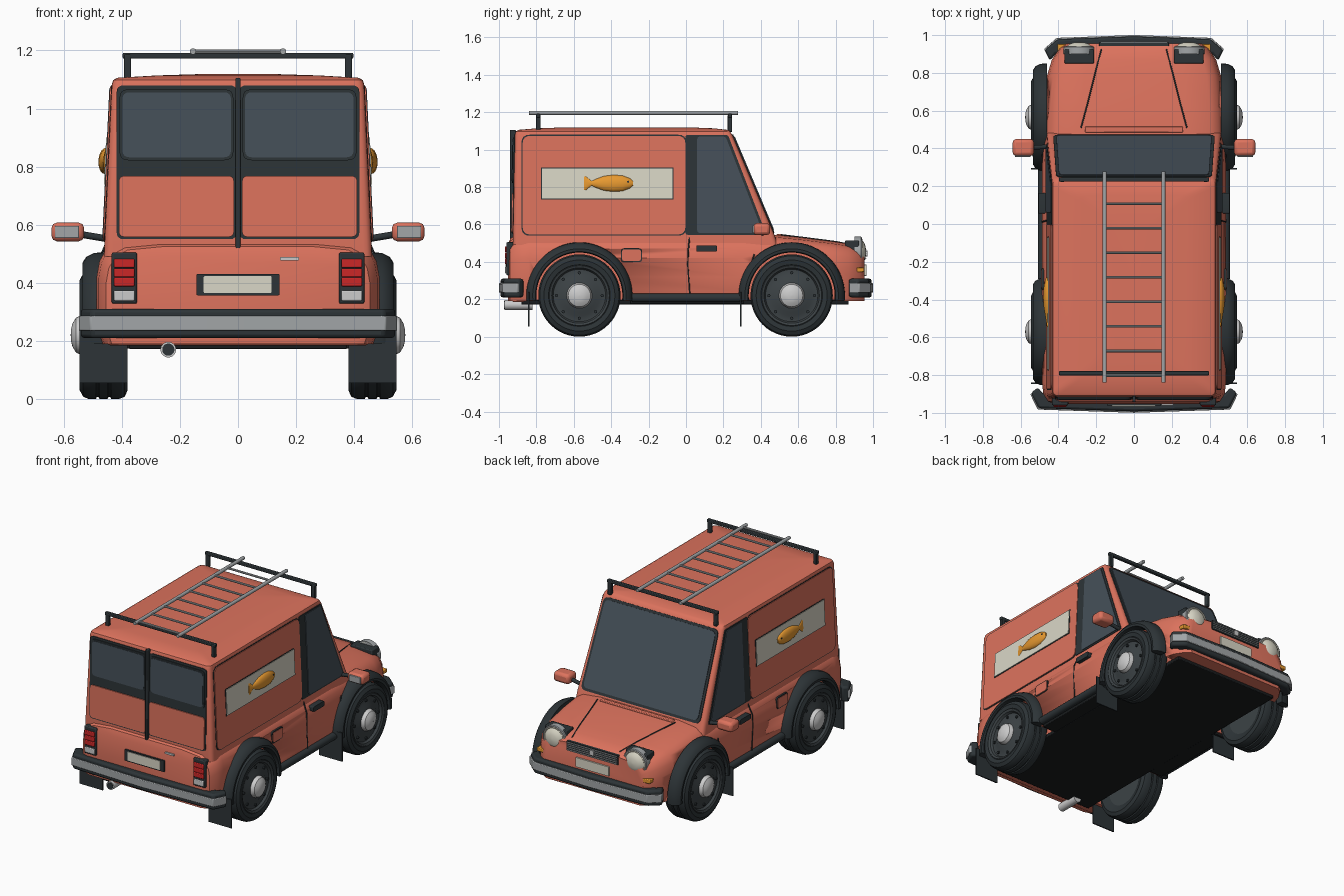
import bpy, bmesh, math
from mathutils import Vector

if "Cube" in bpy.data.objects:
    bpy.data.objects.remove(bpy.data.objects["Cube"])
COL = dict(coral=(.72, .17, .11), dark=(.026, .034, .038), glass=(.06, .08, .1), grey=(.36, .38, .39), chrome=(.62, .62, .62),
           cream=(.7, .68, .57), red=(.6, .02, .02), orange=(.8, .32, .03), rim=(.045, .055, .06), black=(.01, .012, .013))
MATS = {}
for k, c in COL.items():
    MATS[k] = bpy.data.materials.new(k)
    MATS[k].diffuse_color = (*c, 1)

def mesh(name, verts, faces, col, bevel=0, seg=2):
    me = bpy.data.meshes.new(name)
    me.from_pydata([tuple(v) for v in verts], [], faces)
    bm = bmesh.new()
    bm.from_mesh(me)
    bmesh.ops.recalc_face_normals(bm, faces=bm.faces)
    bm.to_mesh(me)
    bm.free()
    ob = bpy.data.objects.new(name, me)
    bpy.context.collection.objects.link(ob)
    me.materials.append(MATS[col])
    me.shade_smooth()
    me.set_sharp_from_angle(angle=math.radians(35))
    if bevel:
        m = ob.modifiers.new('bevel', 'BEVEL')
        m.width, m.segments, m.limit_method = bevel, seg, 'ANGLE'
    return ob

def loft(name, rings, col, closed=False, caps=True, bevel=0):
    n, R = len(rings[0]), len(rings)
    f = [(i*n+j, i*n+(j+1) % n, (i+1) % R*n+(j+1) % n, (i+1) % R*n+j)
         for i in range(R if closed else R-1) for j in range(n)]
    if caps and not closed:
        f += [tuple(range(n)), tuple(range((R-1)*n, R*n))]
    return mesh(name, [v for r in rings for v in r], f, col, bevel)

def box(name, lo, hi, col, bevel=.004):
    (a, b, c), (d, e, f) = lo, hi
    return loft(name, [[(a, b, z), (d, b, z), (d, e, z), (a, e, z)] for z in (c, f)], col, bevel=bevel)

def sbox(name, s, lo, hi, col, bevel=.004):
    return box(name, (min(s*lo[0], s*hi[0]), *lo[1:]), (max(s*lo[0], s*hi[0]), *hi[1:]), col, bevel)

def tube(name, a, b, r, col, n=12):
    a, b = Vector(a), Vector(b)
    d = (b-a).normalized()
    u = d.orthogonal().normalized()
    w = d.cross(u)
    return loft(name, [[p+r*(math.cos(t)*u+math.sin(t)*w) for t in [2*math.pi*i/n for i in range(n)]] for p in (a, b)], col)

def rounded(pts, r, k=4):
    # round every corner of a 2D polygon
    out = []
    for i, p in enumerate(pts):
        p, q, s = Vector(p), Vector(pts[i-1]), Vector(pts[(i+1) % len(pts)])
        a, b = p+(q-p).normalized()*r, p+(s-p).normalized()*r
        out += [a*(1-t)**2+p*2*t*(1-t)+b*t*t for t in [j/k for j in range(k+1)]]
    return out

def rect(a, b, c, d):
    return [(a, b), (c, b), (c, d), (a, d)]

def plate(name, pts, place, d, col, r=.02, back=-.012):
    p = rounded(pts, r) if r else pts
    return loft(name, [[place(u, v, h) for u, v in p] for h in (back, d)], col)

# placement on the van's surfaces: side, rear door, windscreen, lower rear, lower side
def side(s): return lambda y, z, d: (s*(.460-.047*(z-.54)+d), y, z)
def lower(s): return lambda y, z, d: (s*(.487+d), y, z)
def rear(x, z, d): return (x, -.926+.018*(z-.54)-d, z)
def tail(x, z, d): return (x, -.95-d, z)
def nose(x, z, d): return (x, .955+d, z)
def screen(x, z, d): return (x, .475-.422*(z-.54)+.92*d, z+.39*d)

# lower body
rings = []
for y, w, t in [(-.952, .42, .49), (-.94, .455, .525), (-.90, .48, .545), (-.84, .487, .55), (.30, .487, .55), (.47, .48, .545),
                (.62, .475, .53), (.78, .462, .51), (.87, .435, .497), (.93, .395, .482), (.955, .36, .465)]:
    h = [(w-.02, .19), (w-.004, .24), (w, .32), (w, t-.13), (w-.01, t-.075), (w-.033, t-.035), (w-.075, t-.012), (w-.2, t)]
    rings.append([(x, y, z) for x, z in h]+[(-x, y, z) for x, z in reversed(h)])
body = loft('lower_body', rings, 'coral')

# cabin with softly crowned roof
rings = []
for z, a, b, w, r in [(.49, -.925, .49, .462, .03), (.54, -.925, .475, .46, .03), (1.08, -.915, .247, .435, .03), (1.098, -.909, .235, .43, .03),
                      (1.106, -.895, .22, .415, .03), (1.114, -.80, .15, .28, .03), (1.119, -.65, .02, .12, .03)]:
    rings.append([(x, y, z) for x, y in rounded(rect(-w, a, w, b), r)])
loft('cabin', rings, 'coral')

# floor
box('floor_pan', (-.375, -.88, .172), (.375, .87, .195), 'black')
box('floor_middle', (-.47, -.30, .174), (.47, .31, .196), 'black')

def lathe(name, prof, s, yc, col, a0=0, a1=360, n=48, zc=.22):
    full = a1-a0 == 360
    rings = []
    for i in range(n if full else n+1):
        a = math.radians(a0+(a1-a0)*i/n)
        rings.append([(s*x, yc+r*math.cos(a), zc+r*math.sin(a)) for r, x in prof])
    return loft(name, rings, col, closed=full)

for yc in (-.57, .565):
    for s in (1, -1):
        # wheel well cutter
        cut = tube('well_cutter', (s*.37, yc, .22), (s*.7, yc, .22), .25, 'dark', 40)
        cut.hide_render = True
        cut.hide_set(True)
        m = body.modifiers.new('well', 'BOOLEAN')
        m.object, m.solver = cut, 'EXACT'
        # tyre, rim, cap and bolts
        lathe('tyre', [(.14, .40), (.19, .38), (.212, .39), (.22, .41), (.22, .437), (.213, .44), (.213, .446), (.22, .449), (.22, .477),
                       (.213, .48), (.213, .486), (.22, .489), (.22, .515), (.212, .533), (.19, .545), (.165, .54), (.15, .52)], s, yc, 'dark')
        lathe('rim', [(.001, .40), (.16, .40), (.168, .53), (.16, .541), (.148, .536), (.14, .522), (.11, .522), (.09, .535), (.001, .535)], s, yc, 'rim')
        lathe('hub_cap', [(.001, .52), (.068, .52), (.068, .54), (.06, .558), (.04, .57), (.02, .575), (.001, .576)], s, yc, 'chrome', n=24)
        for i in range(8):
            a = i*math.pi/4
            y, z = yc+.122*math.cos(a), .22+.122*math.sin(a)
            tube('wheel_bolt', (s*.51, y, z), (s*.531, y, z), .009, 'dark', 8)
        # wheel arch flare
        lathe('arch_flare', [(.285, .46), (.283, .495), (.27, .522), (.25, .535), (.235, .533), (.23, .51), (.235, .46)], s, yc, 'dark', -6, 186, 32)
        # mud flap
        sbox('mud_flap', s, (.38, yc-.276, .055), (.545, yc-.268, .24), 'dark', 0)

# bumpers with grey strips
def bumper(name, half, inner, z0, z1, col, bevel):
    p = half+[(-x, y) for x, y in reversed(half[:-1])]
    q = [(-half[0][0]+.03, inner), (half[0][0]-.03, inner)]
    loft(name, [[(x, y, z) for x, y in p+q] for z in (z0, z1)], col, bevel=bevel)
for nm, half, inner in [('rear', [(.51, -.865), (.545, -.895), (.505, -.975), (0, -.992)], -.90),
                        ('front', [(.445, .865), (.472, .92), (.405, .978), (0, .993)], .90)]:
    bumper(nm+'_bumper', half, inner, .21, .31, 'dark', .012)
    bumper(nm+'_bumper_strip', [(x+.004*(x > 0), y*1.0075) for x, y in half], inner, .235, .286, 'grey', .004)

for s in (1, -1):
    S, L = side(s), lower(s)
    # cargo panel, sign and fish
    plate('cargo_panel_seam', rect(-.88, .54, .003, 1.08), S, .002, 'dark', .045)
    plate('cargo_panel', rect(-.874, .546, -.003, 1.074), S, .006, 'coral', .043)
    plate('sign_edge', rect(-.775, .733, -.067, .905), S, .008, 'dark', 0)
    plate('sign_board', rect(-.77, .738, -.072, .90), S, .011, 'cream', 0)
    rings = []
    for y, h, w in [(-.545, .038, .004), (-.535, .037, .006), (-.505, .012, .01), (-.48, .024, .014), (-.44, .039, .021), (-.39, .045, .024),
                    (-.34, .042, .022), (-.30, .027, .015), (-.283, .012, .008)]:
        rings.append([S(y, .82+h*math.cos(a), .01+w*math.sin(a)) for a in [math.pi*i/10 for i in range(11)]])
    loft('fish', rings, 'orange')
    tube('fish_eye', S(-.31, .828, .015), S(-.31, .828, .027), .006, 'dark', 10)
    # door window and pillar
    plate('door_window_frame', [(-.002, .545), (.43, .545), (.225, 1.078), (-.002, 1.078)], S, .004, 'dark', .01)
    plate('door_window', [(.06, .555), (.412, .555), (.212, 1.07), (.06, 1.07)], S, .008, 'glass', .015)
    # door seams, handle, fuel flap, sill
    for pts in ([(.02, .54), (.012, .46), (.01, .38), (.02, .225)], [(.365, .44), (.335, .34), (.30, .235)]):
        for a, b in zip(pts, pts[1:]):
            tube('door_seam', L(*a, -.001 if a[1] < .5 else -.035), L(*b, -.001), .004, 'dark', 6)
    plate('door_handle', rect(.055, .455, .165, .488), L, .018, 'dark', .008, back=-.03)
    plate('fuel_flap_seam', rect(-.348, .398, -.235, .473), L, .002, 'dark', .018, back=-.03)
    plate('fuel_flap', rect(-.342, .404, -.241, .467), L, .005, 'coral', .015, back=-.03)
    tube('sill', (s*.485, -.29, .208), (s*.485, .30, .208), .024, 'dark')
    # wing mirror
    tube('mirror_arm', (s*.44, .41, .55), (s*.55, .405, .568), .012, 'dark')
    sbox('wing_mirror', s, (.53, .36, .543), (.642, .45, .607), 'coral', .018)
    sbox('mirror_glass', s, (.547, .355, .554), (.63, .37, .596), 'grey', .003)
    # tail light
    sbox('tail_light_frame', s, (.348, -.96, .328), (.435, -.90, .505), 'dark', .006)
    for i in range(3):
        sbox('tail_light_red', s, (.356, -.968, .388+.032*i), (.427, -.94, .418+.032*i), 'red')
    sbox('reverse_light', s, (.356, -.967, .338), (.427, -.94, .374), 'chrome')
    # rear door
    o = lambda a, b, c, d: rect(min(s*a, s*c), b, max(s*a, s*c), d)
    plate('rear_door_frame', o(.004, .55, .418, 1.08), rear, .003, 'dark', .025)
    plate('rear_door_panel', o(.014, .558, .41, .768), rear, .009, 'coral', .02)
    plate('rear_window_seal', o(.016, .822, .408, 1.066), rear, .009, 'dark', .03)
    plate('rear_window', o(.024, .832, .398, 1.056), rear, .012, 'glass', .025)
    # headlight
    sbox('headlight_housing', s, (.212, .85, .38), (.368, .925, .515), 'dark', .006)
    hl = [(.076, .90), (.08, .91), (.08, .935), (.07, .943), (.066, .94), (.05, .953), (.03, .96), (.004, .963)]
    loft('headlight', [[(s*.29+r*math.cos(a), y, .452+r*math.sin(a)) for a in [2*math.pi*i/32 for i in range(32)]] for r, y in hl], 'cream')
    loft('headlight_ring', [[(s*.29+r*math.cos(a), y, .452+r*math.sin(a)) for a in [2*math.pi*i/32 for i in range(32)]]
                            for r, y in [(.083, .90), (.083, .936), (.078, .94)]], 'grey')
    sbox('indicator', s, (.335, .90, .345), (.405, .953, .37), 'orange')
    # bonnet seam
    pts = [(s*.28, .51, .5445), (s*.245, .64, .5285), (s*.205, .80, .508), (s*.172, .925, .4845)]
    for a, b in zip(pts, pts[1:]):
        tube('bonnet_seam', a, b, .004, 'dark', 6)

# windscreen
plate('windscreen_seal', [(-.428, .555), (.428, .555), (.412, 1.08), (-.412, 1.08)], screen, .005, 'dark', .035)
plate('windscreen', [(-.412, .57), (.412, .57), (.397, 1.066), (-.397, 1.066)], screen, .009, 'glass', .03)
box('scuttle_vent', (-.26, .485, .53), (.26, .515, .549), 'coral')

# rear centre bar, plate, handle, exhaust
box('rear_centre_bar', (-.009, -.942, .515), (.009, -.91, 1.105), 'dark')
plate('rear_plate_frame', rect(-.143, .357, .143, .43), tail, .012, 'dark', .005)
plate('rear_plate', rect(-.118, .365, .115, .423), tail, .016, 'cream', .004)
plate('boot_handle', rect(.145, .477, .21, .489), tail, .01, 'chrome', .004)
box('rear_valance', (-.45, -.93, .185), (.45, -.86, .24), 'coral', .01)
tube('exhaust', (-.24, -.97, .17), (-.24, -.82, .17), .027, 'chrome', 20)
tube('exhaust_opening', (-.24, -.972, .17), (-.24, -.95, .17), .021, 'dark', 20)

# grille and front plate
plate('grille', rect(-.185, .412, .185, .475), nose, .006, 'dark', .005)
for i in range(5):
    plate('grille_slat', rect(-.178, .418+.012*i, .178, .422+.012*i), nose, .011, 'grey', 0)
plate('grille_badge', rect(-.016, .43, .016, .462), nose, .015, 'chrome', .005)
plate('front_plate', rect(-.12, .325, .12, .385), nose, .01, 'cream', .004)

# roof rack and ladder
for y in (.235, -.79):
    box('rack_bar', (-.397, y-.011, 1.172), (.397, y+.011, 1.192), 'dark')
    for s in (1, -1):
        sbox('rack_post', s, (.368, y-.012, 1.095), (.392, y+.012, 1.187), 'dark')
for s in (1, -1):
    tube('ladder_rail', (s*.155, -.84, 1.197), (s*.155, .278, 1.197), .011, 'grey')
for i in range(8):
    y = .108-.13*i
    tube('ladder_rung', (-.155, y, 1.197), (.155, y, 1.197), .007, 'grey', 8)

for m in bpy.data.materials:
    if m.users and not m.is_grease_pencil:
        m.use_nodes = True
        m.node_tree.nodes["Principled BSDF"].inputs["Base Color"].default_value = m.diffuse_color
